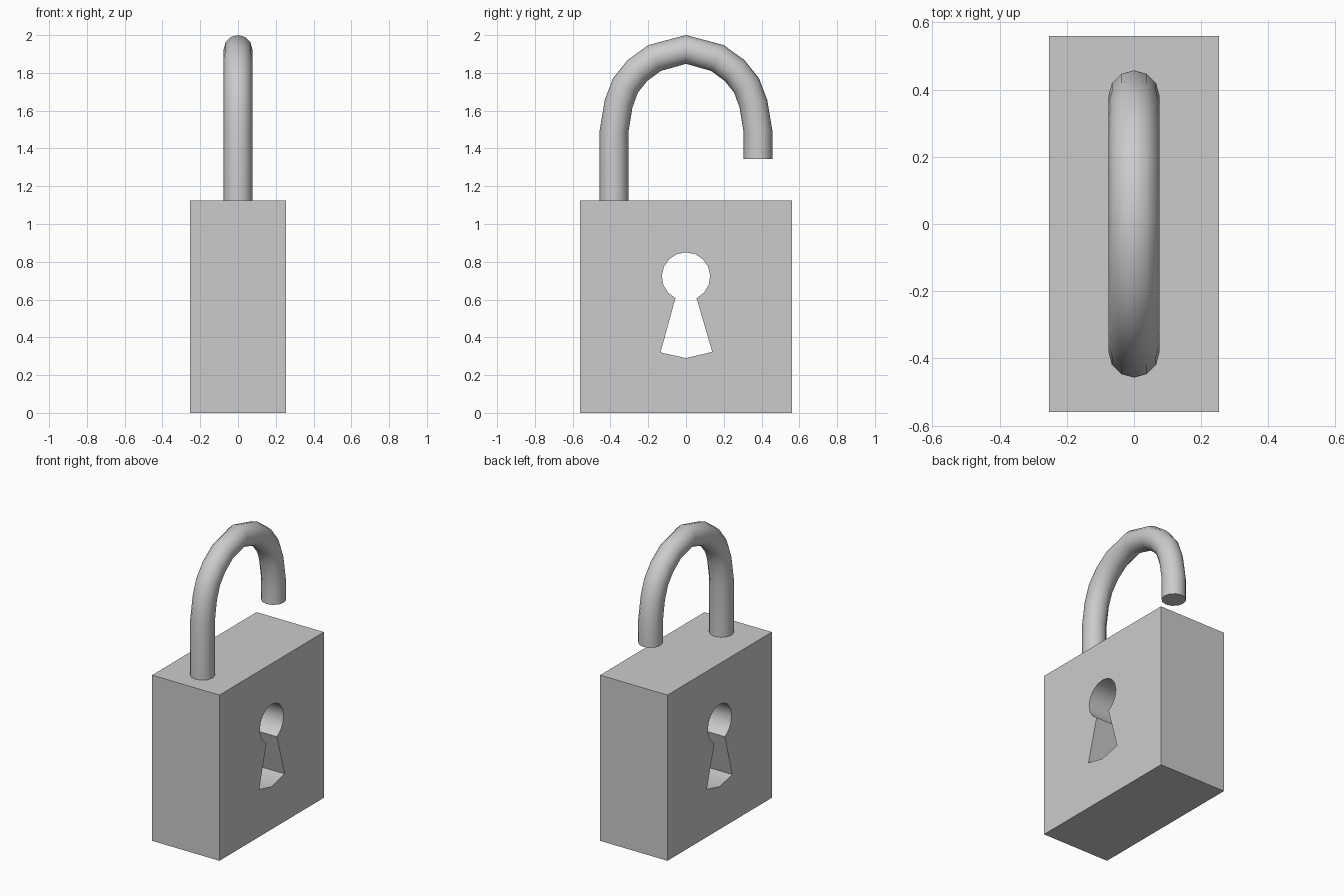
import bpy, bmesh
from math import sin, cos, radians, pi
from mathutils import Vector

if "Cube" in bpy.data.objects:
    bpy.data.objects.remove(bpy.data.objects["Cube"])


def finish(bm, name):
    bmesh.ops.recalc_face_normals(bm, faces=bm.faces[:])
    me = bpy.data.meshes.new(name)
    bm.to_mesh(me)
    bm.free()
    ob = bpy.data.objects.new(name, me)
    bpy.context.collection.objects.link(ob)
    bpy.ops.object.select_all(action='DESELECT')
    ob.select_set(True)
    bpy.context.view_layer.objects.active = ob
    bpy.ops.object.shade_smooth_by_angle(angle=radians(35))
    return ob


# Lock body: rectangle with a keyhole opening, extruded through the thickness
W, D, H = 0.253, 0.56, 1.125
outline = [(-D, 0), (D, 0), (D, H), (-D, H)]
R, ZC, N = 0.128, 0.722, 14
keyhole = [(-0.135, 0.32), (0, 0.29), (0.139, 0.323)]
for i in range(N + 1):
    a = radians(-64 + 308 * i / N)
    keyhole.append((R * cos(a), ZC + R * sin(a)))

bm = bmesh.new()
edges = []
for loop in (outline, keyhole):
    vs = [bm.verts.new((-W, y, z)) for y, z in loop]
    edges += [bm.edges.new((vs[i - 1], vs[i])) for i in range(len(vs))]
bmesh.ops.triangle_fill(bm, edges=edges, use_beauty=True, use_dissolve=False)
ext = bmesh.ops.extrude_face_region(bm, geom=bm.faces[:], use_keep_orig=True)
bmesh.ops.translate(bm, vec=(2 * W, 0, 0),
                    verts=[g for g in ext['geom'] if isinstance(g, bmesh.types.BMVert)])
finish(bm, "lock_body")

# Shackle: twelve-sided tube swept along a mirrored hook path
half = [(0.381, 1.49), (0.357, 1.636), (0.321, 1.733), (0.258, 1.812), (0.166, 1.879)]
path = [(-0.381, 1.1)] + [(-y, z) for y, z in half] + [(0, 1.924)] + half[::-1] + [(0.381, 1.345)]
pts = [Vector((0, y, z)) for y, z in path]
SIDES, TUBE = 12, 0.076

bm = bmesh.new()
rings = []
for i, p in enumerate(pts):
    t_in = (p - pts[max(i - 1, 0)]).normalized()
    t_out = (pts[min(i + 1, len(pts) - 1)] - p).normalized()
    t = (t_in + t_out).normalized()
    n = Vector((0, -t.z, t.y))
    rings.append([bm.verts.new(p + TUBE * (n * cos(2 * pi * k / SIDES)
                               + Vector((1, 0, 0)) * sin(2 * pi * k / SIDES)))
                  for k in range(SIDES)])
for a, b in zip(rings, rings[1:]):
    for k in range(SIDES):
        bm.faces.new((a[k - 1], a[k], b[k], b[k - 1]))
bm.faces.new(rings[0])
bm.faces.new(rings[-1])
finish(bm, "shackle")
